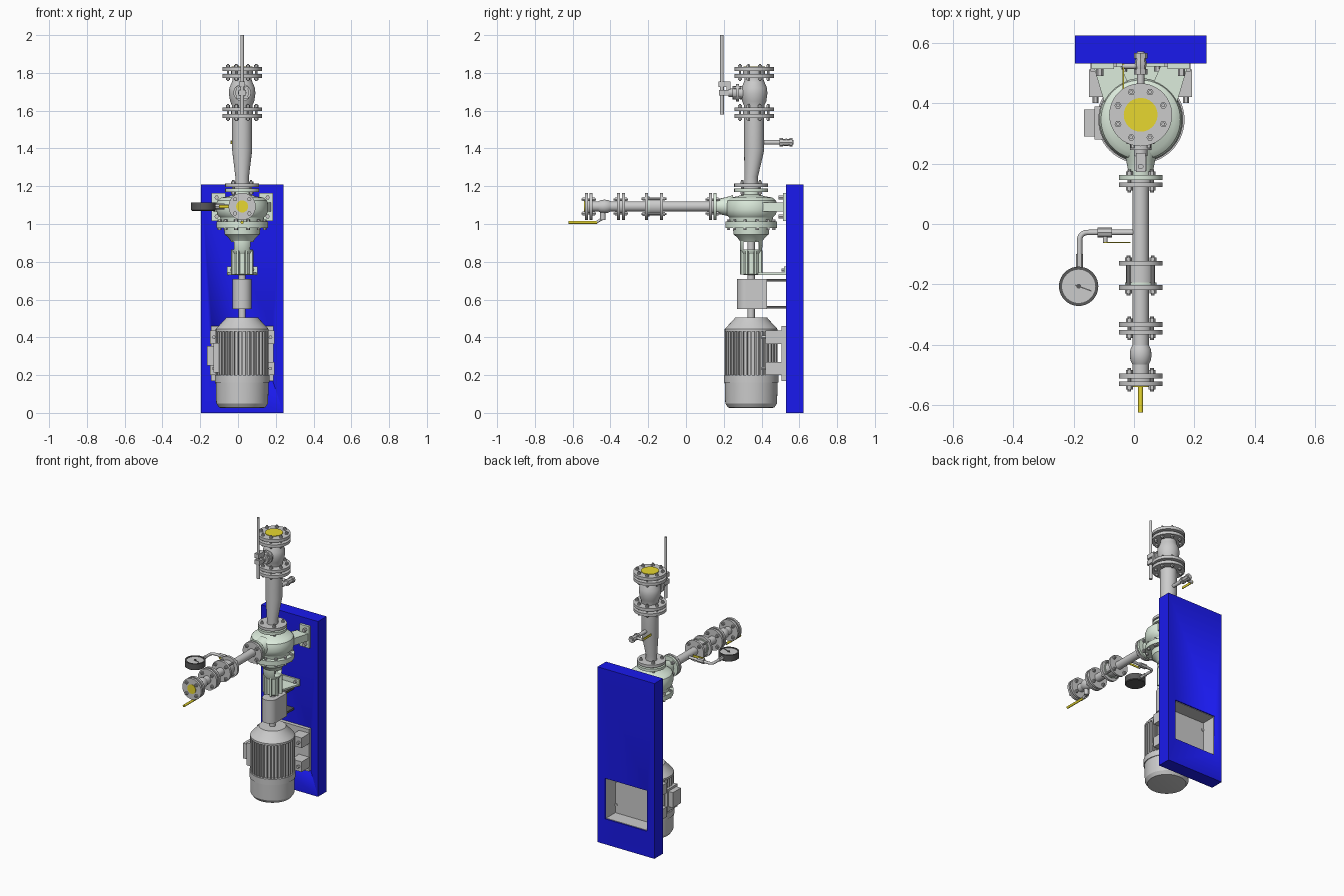
import bpy, bmesh
from math import pi, sin, cos, radians
from mathutils import Vector, Matrix

if "Cube" in bpy.data.objects:
    bpy.data.objects.remove(bpy.data.objects["Cube"])

X, Y, Z = Vector((1, 0, 0)), Vector((0, 1, 0)), Vector((0, 0, 1))
AX, AY, CY, PZ = .022, .345, .361, 1.093   # pump axis, riser y, inlet pipe height


def material(name, rgb):
    m = bpy.data.materials.new(name)
    m.diffuse_color = (*rgb, 1)
    m.use_nodes = True
    m.node_tree.nodes["Principled BSDF"].inputs["Base Color"].default_value = m.diffuse_color
    return m


BLUE = material("blue", (.01, .01, .85))
GREEN = material("pale_green", (.72, .84, .72))
YELLOW = material("yellow", (.8, .68, .03))
DARK = material("dark", (.1, .1, .1))


def finish(name, bm, mat=None):
    bmesh.ops.recalc_face_normals(bm, faces=bm.faces)
    for f in bm.faces:
        f.smooth = True
    for e in bm.edges:
        e.smooth = len(e.link_faces) == 2 and e.calc_face_angle(0) < radians(32)
    me = bpy.data.meshes.new(name)
    bm.to_mesh(me)
    bm.free()
    ob = bpy.data.objects.new(name, me)
    bpy.context.collection.objects.link(ob)
    if mat:
        me.materials.append(mat)
    return ob


def place(p, axis):
    return Matrix.Translation(p) @ Z.rotation_difference(Vector(axis)).to_matrix().to_4x4()


def add_lathe(bm, pts, M, n=40):
    rings = [[bm.verts.new(M @ Vector((r * cos(2 * pi * i / n), r * sin(2 * pi * i / n), z)))
              for i in range(n)] for r, z in pts]
    for a, b in zip(rings, rings[1:]):
        for i in range(n):
            bm.faces.new((a[i], a[(i + 1) % n], b[(i + 1) % n], b[i]))
    bm.faces.new(rings[0])
    bm.faces.new(rings[-1])


def add_box(bm, lo, hi, M=Matrix()):
    lo, hi = Vector(lo), Vector(hi)
    S = Matrix.Diagonal((*(hi - lo), 1))
    bmesh.ops.create_cube(bm, size=1, matrix=M @ Matrix.Translation((lo + hi) / 2) @ S)


def lathe(name, pts, p=(0, 0, 0), axis=Z, mat=None, n=40):
    bm = bmesh.new()
    add_lathe(bm, pts, place(p, axis), n)
    return finish(name, bm, mat)


def rod(name, p0, p1, r, mat=None, n=24):
    d = Vector(p1) - Vector(p0)
    return lathe(name, [(r, 0), (r, d.length)], p0, d.normalized(), mat, n)


def boxes(name, spans, mat=None):
    bm = bmesh.new()
    for lo, hi in spans:
        add_box(bm, lo, hi)
    return finish(name, bm, mat)


def prism(name, outline, z0, z1, mat=None):
    bm = bmesh.new()
    f = bm.faces.new([bm.verts.new((x, y, z0)) for x, y in outline])
    top = bmesh.ops.extrude_face_region(bm, geom=[f])
    bmesh.ops.translate(bm, vec=(0, 0, z1 - z0), verts=[v for v in top["geom"] if isinstance(v, bmesh.types.BMVert)])
    return finish(name, bm, mat)


def cut(ob, lo, hi):
    c = boxes(ob.name + "_cutter", [(lo, hi)])
    c.hide_render = True
    c.hide_set(True)
    m = ob.modifiers.new("opening", "BOOLEAN")
    m.operation, m.object, m.solver = "DIFFERENCE", c, "EXACT"


def joint(name, p, axis, r, half, t, n, bolt_circle, core, mats=(None, None)):
    """Two bolted flanges around a point."""
    for s, mat in zip((-1, 1), mats):
        lathe(f"{name}_flange", [(r, s * half - t / 2), (r, s * half + t / 2)], p, axis, mat, 48)
    bm = bmesh.new()
    M = place(p, axis)
    add_lathe(bm, [(core, -half), (core, half)], M)
    e = half + t / 2
    for i in range(n):
        a = 2 * pi * (i + .5) / n
        B = M @ Matrix.Translation((bolt_circle * cos(a), bolt_circle * sin(a), 0))
        add_lathe(bm, [(.006, -e - .018), (.006, e + .018)], B, 10)
        for s in (-1, 1):
            add_lathe(bm, [(.0115, s * e), (.0115, s * (e + .011))], B, 6)
    finish(name + "_bolts", bm)


# base plate with grey-lined opening behind the motor
plate = boxes("base_plate", [((-.195, .53, 0), (.24, .623, 1.21))], BLUE)
cut(plate, (AX - .16, .5, .175), (AX + .16, .65, .455))
boxes("motor_mount_tray", [((AX - .165, .505, .17), (AX + .165, .515, .46)),
                           ((AX - .165, .505, .17), (AX - .157, .615, .46)),
                           ((AX + .157, .505, .17), (AX + .165, .615, .46)),
                           ((AX - .165, .505, .17), (AX + .165, .615, .178)),
                           ((AX - .165, .505, .452), (AX + .165, .615, .46))])

# motor
A0 = (AX, AY, 0)
lathe("motor_body", [(.1, .025), (.122, .028), (.137, .05), (.14, .16), (.145, .16), (.145, .2),
                     (.125, .2), (.125, .43), (.14, .43), (.14, .443), (.125, .46), (.09, .497),
                     (.085, .505), (.04, .505)], A0, n=56)
bm = bmesh.new()
for i in range(36):
    M = Matrix.Translation(A0) @ Matrix.Rotation(2 * pi * i / 36, 4, 'Z')
    add_box(bm, (.12, -.004, .2), (.14, .004, .432), M)
finish("motor_fins", bm)
boxes("terminal_box", [((-.165, .29, .25), (-.09, .378, .355)), ((-.13, .28, .215), (-.085, .388, .37))])
boxes("motor_feet", [((AX + s * .13 - .04, .42 + k, z), (AX + s * .13 + .04, .51, z + .07))
                     for s in (-1, 1) for z in (.2, .365) for k in (0, .06)])
for s in (-1, 1):
    for z in (.235, .4):
        rod("motor_foot_bolt", (AX + s * .15, .4, z), (AX + s * .15, .52, z), .01, n=6)

# shaft and coupling guard
rod("shaft", (AX, AY, .49), (AX, AY, .95), .019)
arc = [(AX - .05 * cos(pi * i / 20), .32 - .05 * sin(pi * i / 20)) for i in range(21)]
prism("coupling_guard", arc + [(AX + .05, .43), (AX - .05, .43)], .55, .71)
boxes("guard_straps", [((AX - .035, .42, z), (AX + .035, .532, z + .014)) for z in (.553, .695)], DARK)

# bearing bracket with lantern window, ribs and support foot
lantern = lathe("bearing_bracket", [(.04, .73), (.045, .735), (.045, .84), (.058, .86), (.06, .91), (.075, .93),
                                    (.093, .945), (.097, .985), (.12, .985)], A0, mat=GREEN)
cut(lantern, (AX - .2, AY - .04, .865), (AX + .2, AY + .04, .905))
bm = bmesh.new()
for i in range(8):
    M = Matrix.Translation(A0) @ Matrix.Rotation(2 * pi * (i + .5) / 8, 4, 'Z')
    add_box(bm, (.03, -.006, .732), (.062, .006, .86), M)
finish("bracket_ribs", bm, GREEN)
prism("support_foot", [(AX - .03, .38), (AX + .03, .38), (AX + .08, .53), (AX - .08, .53)], .73, .742, GREEN)
boxes("support_foot_pad", [((AX - .08, .52, .73), (AX + .08, .531, .775))], GREEN)
for s in (-1, 1):
    rod("support_bolt", (AX + s * .055, .505, .757), (AX + s * .055, .53, .757), .01, n=6)

# pump casing with side inlet and top outlet
lathe("pump_casing", [(.11, .98), (.137, .98), (.137, 1.012), (.112, 1.014), (.116, 1.035), (.131, 1.05),
                      (.137, 1.075), (.137, 1.105), (.131, 1.125), (.112, 1.14), (.07, 1.147), (.05, 1.155),
                      (.048, 1.18)], A0, mat=GREEN, n=56)
bm = bmesh.new()
for i in range(12):
    a = 2 * pi * (i + .5) / 12
    add_lathe(bm, [(.01, .968), (.01, 1.024)], Matrix.Translation((AX + .124 * cos(a), AY + .124 * sin(a), 0)), 6)
finish("casing_bolts", bm)
lathe("inlet_nozzle", [(.06, 0), (.048, .04), (.042, .07), (.042, .1)], (AX, .25, PZ), -Y, GREEN)
for s in (-1, 1):
    prism("casing_wing", [(AX + s * x, y) for x, y in ((.155, .52), (.065, .52), (.03, .44), (.115, .385))],
          1.065, 1.115, GREEN)
    boxes("casing_foot", [((AX + s * .125 - .037, .513, 1.015), (AX + s * .125 + .037, .531, 1.165))], GREEN)
    for z in (1.04, 1.14):
        rod("casing_foot_bolt", (AX + s * .135, .49, z), (AX + s * .135, .52, z), .012, n=6)

# inlet pipe, wafer valve and ball valve
rod("inlet_pipe", (AX, .14, PZ), (AX, -.5, PZ), .027)
joint("pump_inlet", (AX, .142, PZ), Y, .072, .012, .016, 4, .053, .04, (None, GREEN))
joint("wafer_check_valve", (AX, -.17, PZ), Y, .072, .04, .016, 4, .057, .048)
lathe("wafer_seal_ring", [(.052, -.006), (.052, .006)], (AX, -.2, PZ), Y, GREEN)
joint("inlet_valve_inner", (AX, -.345, PZ), Y, .072, .013, .016, 4, .053, .04)
joint("inlet_valve_outer", (AX, -.515, PZ), Y, .072, .013, .016, 4, .053, .04)
lathe("inlet_ball_valve", [(.027, -.032), (.034, -.018), (.036, 0), (.034, .018), (.027, .032)], (AX, -.432, PZ), Y)
rod("inlet_opening", (AX, -.53, PZ), (AX, -.539, PZ), .032, YELLOW)
rod("inlet_valve_stem", (AX, -.44, PZ), (AX, -.44, 1.02), .014)
rod("inlet_lever_arm", (AX, -.44, 1.03), (AX, -.475, 1.009), .007)
rod("inlet_lever_grip", (AX, -.47, 1.009), (AX, -.623, 1.009), .008, YELLOW)

# pressure gauge on a bent branch pipe
cu = bpy.data.curves.new("gauge_pipe", "CURVE")
cu.dimensions, cu.bevel_depth, cu.bevel_resolution, cu.use_fill_caps = "3D", .009, 4, True
path = [(AX, -.028)] + [(-.155 - .025 * sin(a), -.053 + .025 * cos(a))
                        for a in [pi / 2 * i / 8 for i in range(9)]] + [(-.18, -.16)]
sp = cu.splines.new("POLY")
sp.points.add(len(path) - 1)
for q, (x, y) in zip(sp.points, path):
    q.co = (x, y, PZ, 1)
sp.use_smooth = True
bpy.context.collection.objects.link(bpy.data.objects.new("gauge_pipe", cu))
rod("gauge_valve", (-.12, -.028, PZ), (-.072, -.028, PZ), .016, n=8)
rod("gauge_valve_stem", (-.095, -.028, PZ), (-.095, -.062, PZ), .007)
boxes("gauge_valve_lever", [((-.1, -.063, PZ - .007), (-.012, -.059, PZ + .007))], YELLOW)
rod("gauge_connector", (-.18, -.1, PZ), (-.18, -.15, PZ), .012, n=6)
G = (-.183, -.206, 0)
lathe("gauge_case", [(.06, 1.07), (.065, 1.074), (.065, 1.115), (.055, 1.115), (.055, 1.108)], G, mat=DARK)
lathe("gauge_face", [(.055, 1.1), (.055, 1.111)], G)
lathe("gauge_hub", [(.008, 1.108), (.008, 1.115)], G, mat=DARK, n=16)
bm = bmesh.new()
add_box(bm, (-.012, -.002, 1.111), (.045, .002, 1.114), Matrix.Translation(G) @ Matrix.Rotation(-.35, 4, 'Z'))
finish("gauge_needle", bm, DARK)

# outlet: eccentric reducer and riser
joint("pump_outlet", (AX, AY, 1.192), Z, .09, .014, .018, 4, .067, .05, (GREEN, None))
bm = bmesh.new()
n = 40
rings = [[bm.verts.new((AX + r * cos(2 * pi * i / n), y + r * sin(2 * pi * i / n), z)) for i in range(n)]
         for r, y, z in ((.036, AY, 1.2), (.036, AY, 1.25), (.053, CY, 1.39), (.053, CY, 1.58))]
for a, b in zip(rings, rings[1:]):
    for i in range(n):
        bm.faces.new((a[i], a[(i + 1) % n], b[(i + 1) % n], b[i]))
finish("reducer_riser", bm)

# drain branch at the back of the riser
rod("drain_pipe", (AX, CY, 1.432), (AX, .57, 1.432), .012)
lathe("drain_valve", [(.022, 0), (.022, .018), (.017, .018), (.02, .035), (.017, .052), (.022, .052), (.022, .07)],
      (AX, .495, 1.432), Y, n=8)
rod("drain_valve_stem", (AX, .522, 1.432), (-.04, .522, 1.432), .009)
boxes("drain_valve_lever", [((-.038, .43, 1.424), (-.033, .53, 1.44))], YELLOW)

# outlet valve with bonnet and long lever
R0 = (AX, CY, 0)
joint("outlet_lower", (AX, CY, 1.59), Z, .104, .018, .02, 8, .081, .058)
lathe("outlet_valve_body", [(.055, 1.6), (.055, 1.63), (.064, 1.65), (.07, 1.69), (.068, 1.72), (.055, 1.75),
                            (.05, 1.765), (.052, 1.79)], R0)
joint("outlet_upper", (AX, CY, 1.802), Z, .104, .018, .02, 8, .081, .058)
rod("outlet_opening", (AX, CY, 1.825), (AX, CY, 1.834), .056, YELLOW)
lathe("valve_bonnet", [(.048, 0), (.036, .04), (.034, .065), (.046, .065), (.046, .08), (.036, .08), (.036, .1),
                       (.022, .1), (.022, .12), (.012, .12), (.012, .16)], (AX, .345, 1.695), -Y)
for i in range(4):
    a = pi / 4 + i * pi / 2
    x, z = AX + .037 * cos(a), 1.695 + .037 * sin(a)
    rod("bonnet_bolt", (x, .252, z), (x, .292, z), .008, n=6)
boxes("lever_hub", [((AX - .02, .175, 1.68), (AX + .02, .225, 1.71)), ((AX - .016, .172, 1.725), (AX + .016, .235, 1.755)),
                    ((AX - .012, .215, 1.69), (AX + .012, .235, 1.75))])
rod("lever_lower", (AX, .19, 1.58), (AX, .19, 1.75), .011)
rod("lever_rod", (AX, .19, 1.74), (AX, .19, 2.0), .009)
